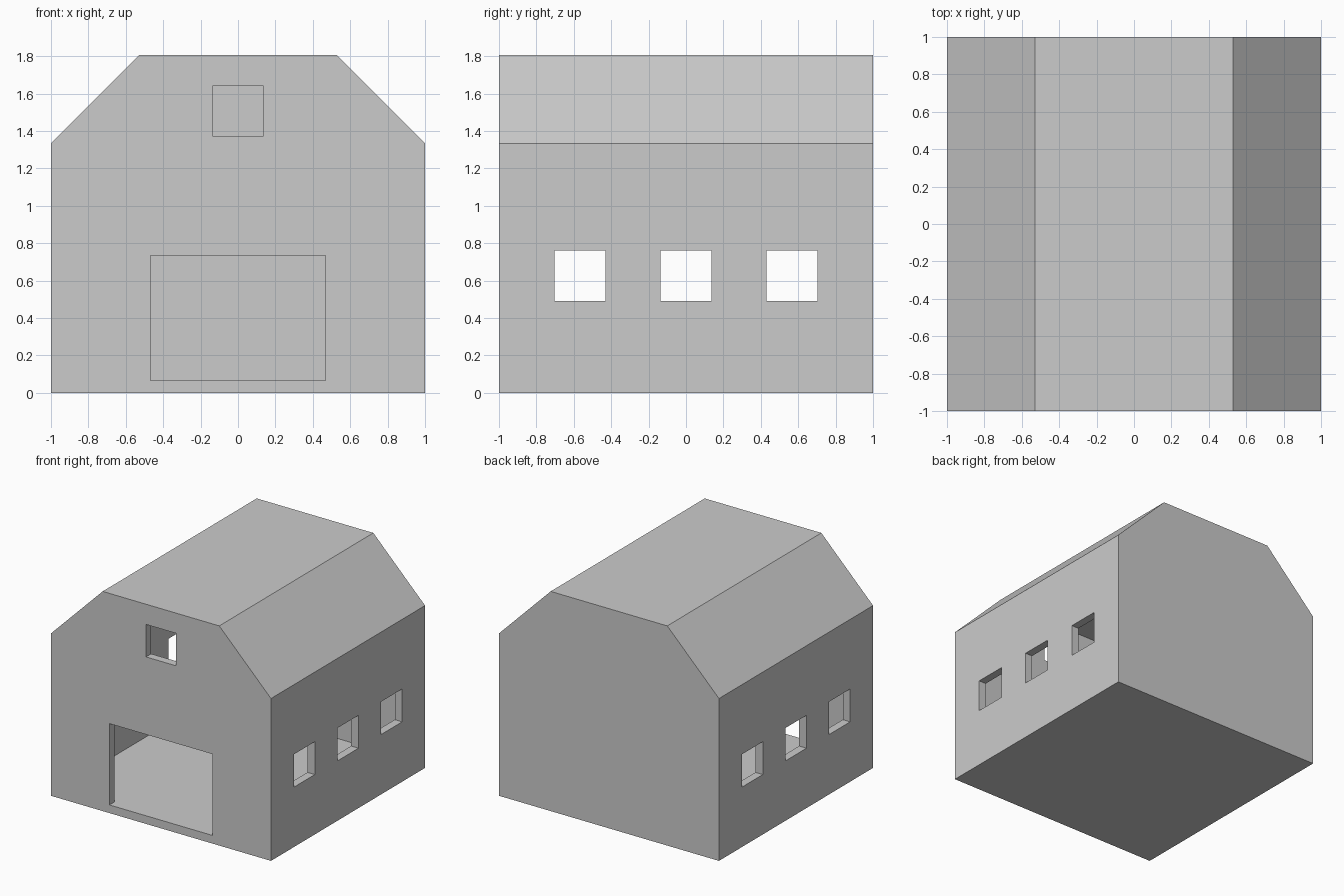
import bpy, bmesh, math

if "Cube" in bpy.data.objects:
    bpy.data.objects.remove(bpy.data.objects["Cube"])

T = 0.067  # wall, floor and roof thickness


def prism(name, half_profile, y0, y1):
    """Mirror a half profile across x = 0 and extrude it along y."""
    pts = half_profile + [(-x, z) for x, z in reversed(half_profile)]
    bm = bmesh.new()
    face = bm.faces.new([bm.verts.new((x, y0, z)) for x, z in pts])
    ext = bmesh.ops.extrude_face_region(bm, geom=[face])
    verts = [g for g in ext["geom"] if isinstance(g, bmesh.types.BMVert)]
    bmesh.ops.translate(bm, verts=verts, vec=(0, y1 - y0, 0))
    bmesh.ops.recalc_face_normals(bm, faces=bm.faces)
    mesh = bpy.data.meshes.new(name)
    bm.to_mesh(mesh)
    bm.free()
    obj = bpy.data.objects.new(name, mesh)
    bpy.context.collection.objects.link(obj)
    return obj


def cut(target, cutter):
    """Subtract the cutter from the target and discard it."""
    cutter.hide_render = True
    mod = target.modifiers.new(cutter.name, 'BOOLEAN')
    mod.operation = 'DIFFERENCE'
    mod.solver = 'EXACT'
    mod.object = cutter
    bpy.context.view_layer.objects.active = target
    bpy.ops.object.modifier_apply(modifier=mod.name)
    bpy.data.objects.remove(cutter)


def opening(name, half_x, z0, z1, y0, y1):
    return prism(name, [(half_x, z0), (half_x, z1)], y0, y1)


# Barn shell with chamfered roof
barn = prism("barn", [(1, 0), (1, 1.334), (0.53, 1.805)], -1, 1)

# Hollow interior, inset evenly from every outer face
k = T * math.tan(math.radians(22.5))
cut(barn, prism("interior", [(1 - T, T), (1 - T, 1.334 - k),
                             (0.53 - k, 1.805 - T)], -1 + T, 1 - T))

# Front door and loft window
cut(barn, opening("door_opening", 0.468, T, 0.735, -1.2, -0.8))
cut(barn, opening("loft_window", 0.136, 1.372, 1.639, -1.2, -0.8))

# Three windows through both side walls
for y in (-0.567, 0, 0.567):
    cut(barn, opening("side_window", 1.2, 0.492, 0.762, y - 0.136, y + 0.136))
